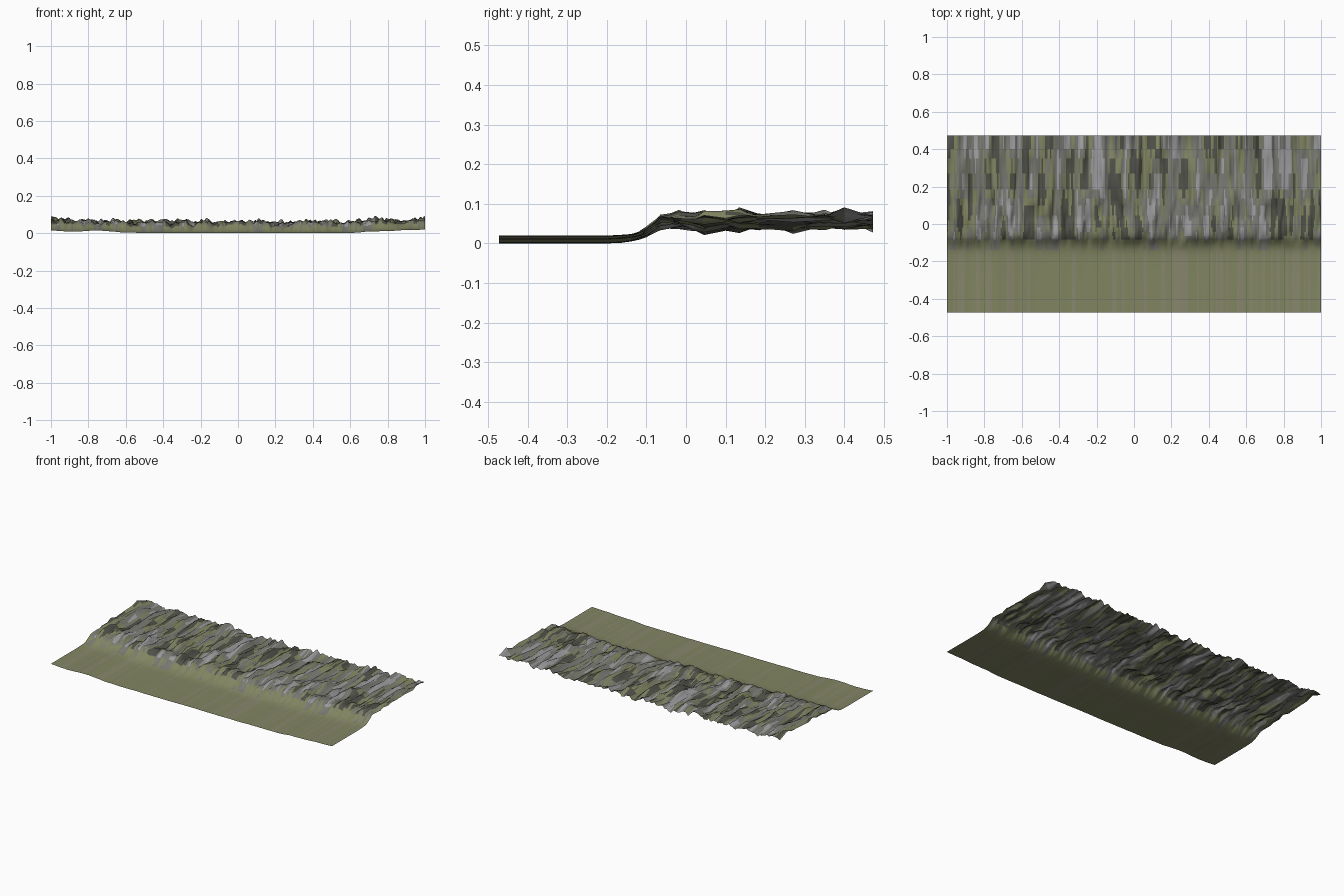
import bpy, bmesh
from math import exp
from mathutils import Vector, noise

if "Cube" in bpy.data.objects:
    bpy.data.objects.remove(bpy.data.objects["Cube"])

COLS = 320

# Cross-section stations: y, lowest z, highest z
stations = [
    (-0.473, 0.002, 0.024), (-0.33, 0.002, 0.024), (-0.2, 0.002, 0.024),
    (-0.165, 0.003, 0.026), (-0.14, 0.006, 0.029), (-0.12, 0.011, 0.037),
    (-0.10, 0.018, 0.054), (-0.082, 0.028, 0.072), (-0.065, 0.036, 0.089),
    (-0.042, 0.040, 0.088), (-0.018, 0.039, 0.098), (0.02, 0.032, 0.088),
    (0.046, 0.024, 0.096), (0.10, 0.035, 0.086), (0.135, 0.029, 0.097),
    (0.185, 0.035, 0.086), (0.27, 0.027, 0.096), (0.35, 0.036, 0.092),
    (0.40, 0.037, 0.094), (0.473, 0.030, 0.097)]

# Lengthwise lift of the ground towards both ends
lift_points = [(-1, .75), (-.93, .5), (-.88, .35), (-.8, .6), (-.73, .65), (-.6, .15),
               (-.3, .1), (0, .12), (.3, .08), (.62, .12), (.7, .45), (.85, .65), (1, .95)]


def lift(x):
    for (x0, a), (x1, b) in zip(lift_points, lift_points[1:]):
        if x <= x1:
            return a + (b - a) * (x - x0) / (x1 - x0)
    return lift_points[-1][1]


def n(x, y, seed):
    return noise.noise(Vector((x, y, seed)))


def height(x, y, lo, hi):
    # Smooth meadow in front, ribbed rock behind
    rock = 1 / (1 + exp(-(y + 0.105) / 0.015))
    flat = lift(x) + 0.10 * n(x * 14, 0, 3.3)
    ribs = (0.36 + 0.26 * lift(x) + 0.38 * n(x * 9, y * 7, 1.7)
            + 0.42 * n(x * 27, y * 11, 5.1) + 0.20 * n(x * 65, y * 16, 8.4))
    t = flat * (1 - rock) + ribs * rock
    return lo + (hi - lo) * min(1, max(0, t))


def material(name, rgb):
    m = bpy.data.materials.new(name)
    m.diffuse_color = (*rgb, 1)
    m.use_nodes = True
    m.node_tree.nodes["Principled BSDF"].inputs["Base Color"].default_value = m.diffuse_color
    return m


# Terrain sheet
bm = bmesh.new()
rows = []
for y, lo, hi in stations:
    row = []
    for i in range(COLS + 1):
        x = -1 + 2 * i / COLS
        row.append(bm.verts.new((x, y, height(x, y, lo, hi))))
    rows.append(row)
for a, b in zip(rows, rows[1:]):
    for i in range(COLS):
        bm.faces.new((a[i], a[i + 1], b[i + 1], b[i]))
base = min(v.co.z for v in bm.verts)
for v in bm.verts:
    v.co.z -= base

# Grass in front, streaks of grass, stone, pale stone and dark stone behind
for f in bm.faces:
    f.smooth = True
    c = f.calc_center_median()
    streak = n(c.x * 24, c.y * 4, 11.5) + 0.5 * n(c.x * 60, c.y * 6, 2.2)
    if c.y < -0.13:
        f.material_index = 1 if n(c.x * 40, 0, 6.6) > 0.2 else 0
    elif c.y < -0.08:
        f.material_index = 2 if streak > 0.25 else 0
    elif streak > 0.36:
        f.material_index = 3
    elif streak > -0.02:
        f.material_index = 2
    elif streak > -0.28:
        f.material_index = 0
    else:
        f.material_index = 4

mesh = bpy.data.meshes.new("rocky_terrain")
bm.to_mesh(mesh)
bm.free()
for name, rgb in [("grass", (0.22, 0.235, 0.12)), ("grass_light", (0.245, 0.24, 0.15)),
                  ("stone", (0.19, 0.19, 0.17)), ("pale_stone", (0.33, 0.33, 0.34)),
                  ("dark_stone", (0.085, 0.085, 0.07))]:
    mesh.materials.append(material(name, rgb))
terrain = bpy.data.objects.new("rocky_terrain", mesh)
bpy.context.collection.objects.link(terrain)
